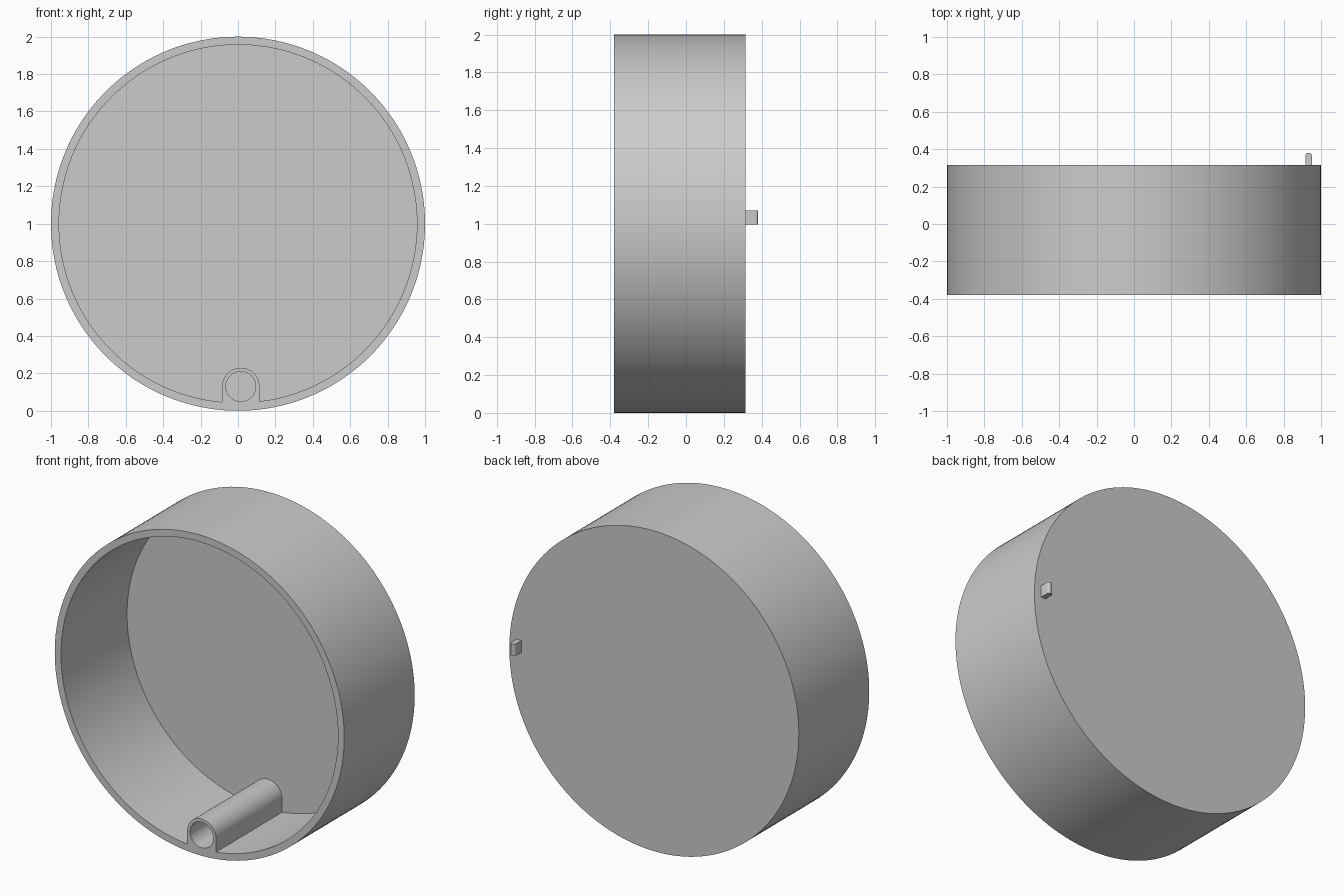
import bpy, bmesh
from math import sin, cos, pi, asin

if "Cube" in bpy.data.objects:
    bpy.data.objects.remove(bpy.data.objects["Cube"])

FRONT, FLOOR, BACK = -0.38, 0.272, 0.315
R_OUT, R_IN = 1.0, 0.957
BX, BZ, BR, HR = 0.015, 0.13, 0.1, 0.08   # tube boss centre and radii


def arc(cx, cz, r, a0, a1, n):
    return [(cx + r * cos(a0 + (a1 - a0) * i / n), cz + r * sin(a0 + (a1 - a0) * i / n))
            for i in range(n + 1)]


def prism(name, outline, y0, y1):
    """Extrude an x-z outline along y."""
    bm = bmesh.new()
    face = bm.faces.new([bm.verts.new((x, y0, z)) for x, z in outline])
    ext = bmesh.ops.extrude_face_region(bm, geom=[face])
    bmesh.ops.translate(bm, vec=(0, y1 - y0, 0),
                        verts=[v for v in ext['geom'] if isinstance(v, bmesh.types.BMVert)])
    bmesh.ops.recalc_face_normals(bm, faces=bm.faces)
    mesh = bpy.data.meshes.new(name)
    bm.to_mesh(mesh)
    bm.free()
    ob = bpy.data.objects.new(name, mesh)
    bpy.context.collection.objects.link(ob)
    return ob


def activate(ob):
    bpy.ops.object.select_all(action='DESELECT')
    ob.select_set(True)
    bpy.context.view_layer.objects.active = ob


def cut(ob, cutter):
    cutter.hide_render = True
    mod = ob.modifiers.new("cut", 'BOOLEAN')
    mod.operation, mod.solver, mod.object = 'DIFFERENCE', 'EXACT', cutter
    activate(ob)
    bpy.ops.object.modifier_apply(modifier=mod.name)
    bpy.data.objects.remove(cutter)


# round cup body
cup = prism("cup", arc(0, 1, R_OUT, 0, 2 * pi, 160)[:-1], FRONT, BACK)

# cavity outline: big circle interrupted at the bottom by the arched boss
a_right = -pi / 2 + asin((BX + BR) / R_IN)
a_left = 1.5 * pi - asin((BR - BX) / R_IN)
cavity = arc(0, 1, R_IN, a_right, a_left, 156) + arc(BX, BZ, BR, pi, 0, 32)
cut(cup, prism("cavity_cutter", cavity, FRONT - 0.1, FLOOR))

# bore through the boss
cut(cup, prism("bore_cutter", arc(BX, BZ, HR, 0, 2 * pi, 48)[:-1], FRONT - 0.1, FLOOR))
activate(cup)
bpy.ops.object.shade_smooth_by_angle(angle=pi / 6)

# small rounded tab on the back
bpy.ops.mesh.primitive_cube_add(size=1, location=(0.934, 0.345, 1.033))
tab = bpy.context.object
tab.name = "back_tab"
tab.scale = (0.034, 0.07, 0.074)
bpy.ops.object.transform_apply(location=False, rotation=False, scale=True)
bm = bmesh.new()
bm.from_mesh(tab.data)
edges = [e for e in bm.edges if all(v.co.y > 0 for v in e.verts)
         and abs(e.verts[0].co.z - e.verts[1].co.z) > 0.01]
bmesh.ops.bevel(bm, geom=edges, offset=0.013, segments=5, profile=0.5, affect='EDGES')
bm.to_mesh(tab.data)
bm.free()
bpy.ops.object.shade_smooth_by_angle(angle=pi / 6)
